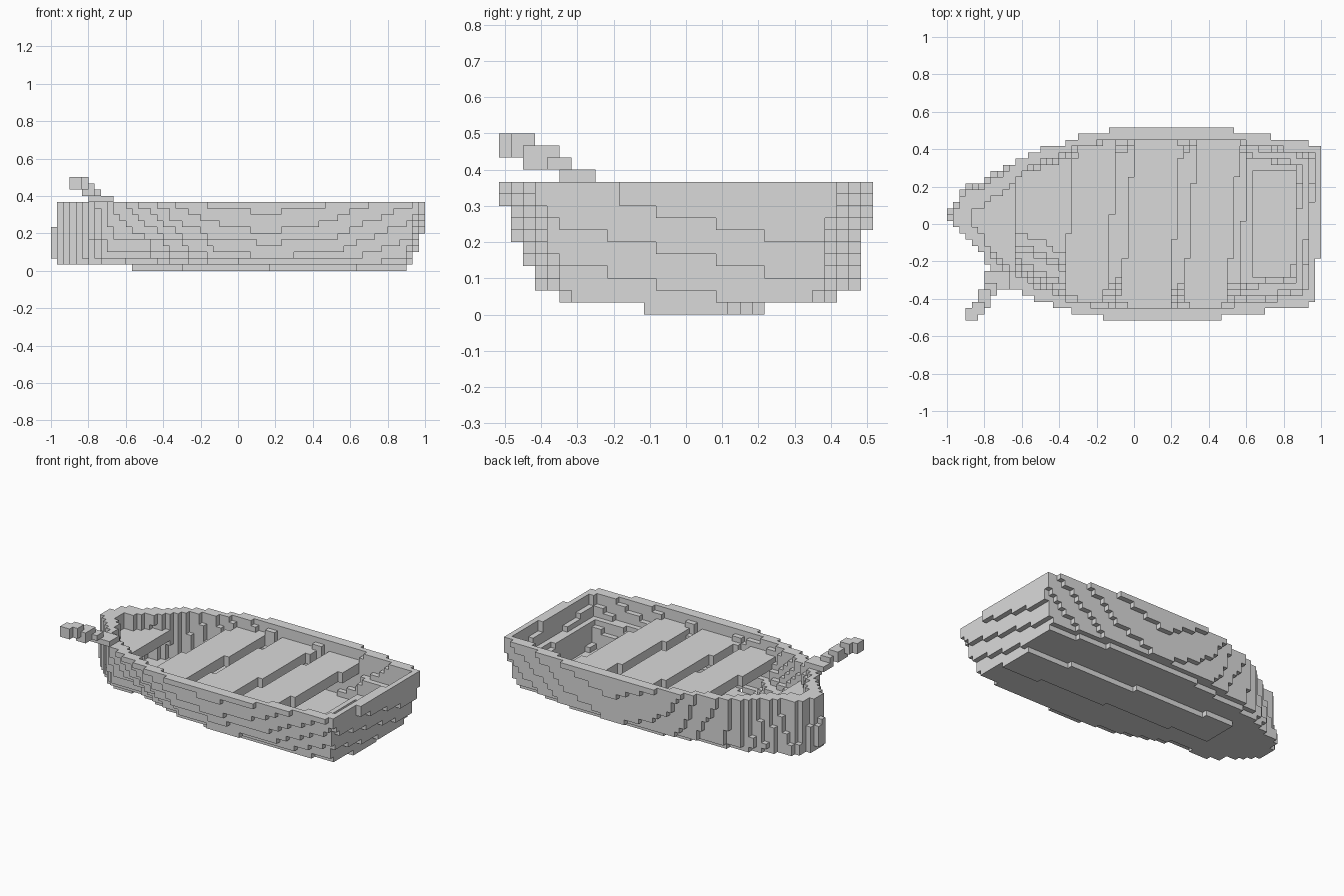
import bpy, bmesh, math

cube = bpy.data.objects.get("Cube")
if cube:
    bpy.data.objects.remove(cube, do_unlink=True)

S = 1 / 30                       # size of one block
NX, NY, NZ = 60, 31, 15          # blocks along x, y and z
OX, OY = -1.0, -NY * S / 2

mat = bpy.data.materials.new("plain_grey")
mat.use_nodes = True
GREY = (0.7, 0.7, 0.7, 1)
mat.diffuse_color = GREY
mat.node_tree.nodes["Principled BSDF"].inputs["Base Color"].default_value = GREY

# Gunwale outline: (x where the step starts, y of the edge)
LEFT = [(-1, .083), (-.967, .117), (-.933, .167), (-.9, .2), (-.867, .217), (-.8, .25),
        (-.767, .283), (-.7, .317), (-.667, .35), (-.6, .383), (-.5, .417), (-.367, .45),
        (-.3, .483), (-.133, .517), (.533, .483), (.733, .45), (.933, .417)]
RIGHT = [(-1, .017), (-.967, -.017), (-.933, -.05), (-.9, -.083), (-.867, -.117),
         (-.833, -.15), (-.8, -.217), (-.767, -.283), (-.7, -.35), (-.6, -.383),
         (-.533, -.417), (-.433, -.45), (-.333, -.483), (-.167, -.517), (.467, -.483),
         (.7, -.45), (.933, -.417)]
# How far each block layer is drawn in from the gunwale amidships
LEFT_IN = [.3, .1, .045, .04, .035, .03, .02, .014, .01, .005, 0]
RIGHT_IN = [.4, .16, .11, .085, .08, .052, .045, .032, .02, .012, 0]


def smooth(steps):
    """Turn a stepped outline into a continuous one crossing at each step."""
    nodes = []
    for n, (x, y) in enumerate(steps):
        end = steps[n + 1][0] if n + 1 < len(steps) else 1.0
        nodes.append((x, (y + steps[n - 1][1]) / 2 if n else y))
        nodes.append(((x + end) / 2, y))
    return nodes + [(1.0, steps[-1][1])]


LEFT_LINE, RIGHT_LINE = smooth(LEFT), smooth(RIGHT)


def at(line, x):
    for (x0, y0), (x1, y1) in zip(line, line[1:]):
        if x0 <= x <= x1:
            return y0 + (y1 - y0) * (x - x0) / (x1 - x0)


def clamp(v):
    return max(0.0, min(1.0, v))


def edge(x, y, k):
    """Distance inside the hull at layer k; negative outside."""
    aft = clamp((x - .2) / .7)
    taper = (10 - k) / 9
    left_in = LEFT_IN[k] * clamp((x + .8) / .5)
    left_in += max(0, .07 * taper - left_in) * aft
    left_in += .033 * clamp((k - 2) / 7) * clamp((-.55 - x) / .1)    # leaning stem
    right_in = RIGHT_IN[k] * clamp((x + .85) / .35) * (1 + .5 * clamp((.1 - x) / .6))
    right_in += (.115 * taper - right_in) * aft
    a = at(LEFT_LINE, x) - left_in - y
    b = y - at(RIGHT_LINE, x) - right_in
    # raked transom, slightly rolled
    stern = .984 + .33 * (min((k + .5) * S, .31) - .27 + .23 * y) - x
    return min(a, b, stern)


def rim(x):
    return .055 + .05 * clamp((-.4 - x) / .4)


def inside(x, y, k):
    return x > -.867 and edge(x, y, k) >= rim(x)


def hull(x, y, k):
    if k > 10:
        return False
    if k == 0:                   # keel plate, slightly askew
        return -.567 < x < .9 and abs(y - .06 + .07 * x) < .115
    if x < -.967 and not 2 <= k <= 6:
        return False
    return edge(x, y, k) > 0 and (k == 1 or not inside(x, y, k))


def bow_deck(x, y, k):
    return x < -.633 and k in (6, 7) and inside(x, y, k)


def bow_steps(x, y, k):
    # ledges falling away from the bow towards the floor on the right side
    if not (-.633 < x < -.333 and y < 0 and 2 <= k <= 6 and inside(x, y, k)):
        return False
    return edge(x, y, k) < rim(x) + .17 - .027 * k - .12 * (x + .633)


def bench(x0, x1):
    return lambda x, y, k: x0 < x - .08 * y < x1 and k in (7, 8) and inside(x, y, k)


def frames(x, y, k):
    # upright ribs on the inner walls between the benches
    ribs = any(a < x < a + .067 for a in (-.1, .233))
    return ribs and 2 <= k <= 9 and inside(x, y, k) and edge(x, y, k) < rim(x) + S


def stern_ledge(x, y, k):
    # low ledge around the stern well, one step higher against the walls
    well = .633 < x < .867 and -.27 < y < .3
    if x - .06 * y < .583 or well or k < 2 or not inside(x, y, k):
        return False
    return k <= (6 if edge(x, y, k) < rim(x) + S else 3)


# Bow arm: short stepped arm rising outward (x0, x1, y0, y1, layer)
ARM = [(-.8, -.667, -.35, -.25, 11), (-.8, -.733, -.383, -.317, 12),
       (-.833, -.767, -.45, -.35, 12), (-.833, -.767, -.45, -.35, 13),
       (-.9, -.833, -.517, -.45, 13), (-.9, -.833, -.517, -.45, 14),
       (-.867, -.8, -.483, -.417, 13), (-.867, -.8, -.483, -.417, 14)]


def bow_arm(x, y, k):
    return any(a < x < b and c < y < d and k == l for a, b, c, d, l in ARM)


# Corner offsets for the six sides of a block
SIDES = {
    (1, 0, 0): [(1, 0, 0), (1, 1, 0), (1, 1, 1), (1, 0, 1)],
    (-1, 0, 0): [(0, 0, 0), (0, 0, 1), (0, 1, 1), (0, 1, 0)],
    (0, 1, 0): [(0, 1, 0), (0, 1, 1), (1, 1, 1), (1, 1, 0)],
    (0, -1, 0): [(0, 0, 0), (1, 0, 0), (1, 0, 1), (0, 0, 1)],
    (0, 0, 1): [(0, 0, 1), (1, 0, 1), (1, 1, 1), (0, 1, 1)],
    (0, 0, -1): [(0, 0, 0), (0, 1, 0), (1, 1, 0), (1, 0, 0)],
}


def build(name, rule):
    """Make a blocky mesh from every cell the rule accepts, outer skin only."""
    cells = {(i, j, k) for i in range(NX) for j in range(NY) for k in range(NZ)
             if (k <= 10 or rule is bow_arm)
             and rule(OX + (i + .5) * S, OY + (j + .5) * S, k)}
    bm = bmesh.new()
    verts = {}

    def corner(p):
        if p not in verts:
            verts[p] = bm.verts.new((OX + p[0] * S, OY + p[1] * S, p[2] * S))
        return verts[p]

    for c in sorted(cells):
        for n, quad in SIDES.items():
            if tuple(a + b for a, b in zip(c, n)) not in cells:
                bm.faces.new([corner(tuple(a + b for a, b in zip(c, q))) for q in quad])
    bmesh.ops.dissolve_limit(bm, angle_limit=math.radians(1), verts=bm.verts, edges=bm.edges)
    mesh = bpy.data.meshes.new(name)
    bm.to_mesh(mesh)
    bm.free()
    mesh.materials.append(mat)
    bpy.context.collection.objects.link(bpy.data.objects.new(name, mesh))


build("hull", hull)
build("bow_deck", bow_deck)
build("bow_steps", bow_steps)
for label, x0, x1 in (("front", -.345, -.121), ("middle", -.036, .222), ("rear", .299, .53)):
    build(label + "_bench", bench(x0, x1))
build("wall_frames", frames)
build("stern_ledge", stern_ledge)
build("bow_arm", bow_arm)
